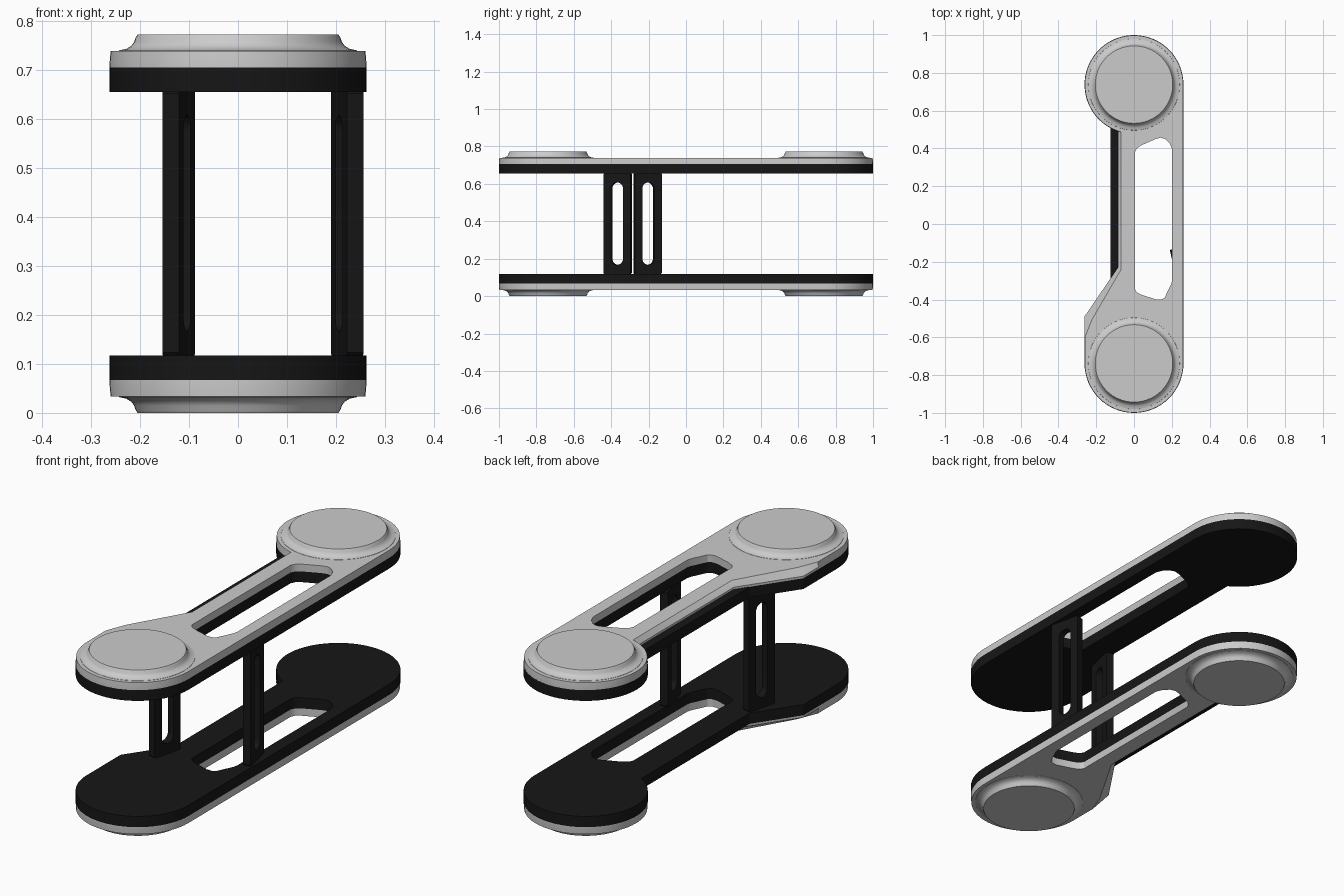
import bpy, bmesh
from math import sin, cos, acos, pi, radians
from mathutils import Matrix

if "Cube" in bpy.data.objects:
    bpy.data.objects.remove(bpy.data.objects["Cube"])

H, R, CY = 0.772, 0.262, 0.738   # total height, end radius, end centre

black = bpy.data.materials.new("black")
black.diffuse_color = (0.008, 0.008, 0.008, 1)
black.use_nodes = True
black.node_tree.nodes["Principled BSDF"].inputs["Base Color"].default_value = black.diffuse_color


def solid(name, rings, hole=None, mat=None, matrix=None, angle=30):
    """Loft stacked rings of 3D points, with an optional through hole."""
    bm = bmesh.new()
    caps = [[], []]
    for stack in filter(None, (rings, hole)):
        loops = [[bm.verts.new(p) for p in ring] for ring in stack]
        n = len(loops[0])
        for a, b in zip(loops, loops[1:]):
            for i in range(n):
                j = (i + 1) % n
                bm.faces.new((a[i], a[j], b[j], b[i]))
        for cap, loop in zip(caps, (loops[0], loops[-1])):
            cap += [bm.edges.get((loop[i], loop[(i + 1) % n])) for i in range(n)]
    for cap in caps:
        bmesh.ops.triangle_fill(bm, edges=cap, use_beauty=True)
    if matrix:
        bm.transform(matrix)
    bmesh.ops.recalc_face_normals(bm, faces=bm.faces)
    me = bpy.data.meshes.new(name)
    bm.to_mesh(me)
    bm.free()
    ob = bpy.data.objects.new(name, me)
    bpy.context.collection.objects.link(ob)
    if mat:
        me.materials.append(mat)
    bpy.ops.object.select_all(action='DESELECT')
    ob.select_set(True)
    bpy.context.view_layer.objects.active = ob
    bpy.ops.object.shade_smooth_by_angle(angle=radians(angle))
    return ob


def arc(cx, cy, r, a0, a1, n):
    return [(cx + r * cos(a0 + (a1 - a0) * i / n),
             cy + r * sin(a0 + (a1 - a0) * i / n)) for i in range(n + 1)]


def outline(edge, knee_y, corner, r=R):
    """Plate outline: two round ends, straight right side, stepped left side."""
    pts = arc(0, -CY, r, pi, 2 * pi, 32)
    pts += arc(0, CY, r, 0, 2 * pi - acos(edge / r), 44)
    return pts + [(edge, knee_y), corner, (-r, -0.6)]


def at(pts, z):
    return [(x, y, z) for x, y in pts]


slot = [(0.005, -0.345), (0.015, -0.362), (0.04, -0.375), (0.12, -0.4), (0.145, -0.4),
        (0.162, -0.39), (0.198, -0.315), (0.202, -0.295), (0.202, 0.395), (0.19, 0.425),
        (0.165, 0.45), (0.14, 0.457), (0.115, 0.45), (0.035, 0.415), (0.015, 0.4), (0.005, 0.38)]

inner = outline(-0.125, -0.29, (-R, -0.49))
low = outline(-0.085, -0.23, (-R, -0.49))
high = outline(-0.068, -0.24, (-0.222, -0.505), 0.26)

# Upper and lower plates, mirrored about mid height
for side, flip in (("upper", False), ("lower", True)):
    def z(v):
        return H - v if flip else v

    solid(side + "_inner_plate", [at(inner, z(0.655)), at(inner, z(0.705))],
          [at(slot, z(0.655)), at(slot, z(0.705))], black)
    solid(side + "_outer_plate", [at(low, z(0.705)), at(low, z(0.715)), at(high, z(0.739))],
          [at(slot, z(0.705)), at(slot, z(0.739))])
    # Raised round pads with a flared foot
    for end, cy in (("front", -CY), ("back", CY)):
        prof = [(0.244, 0.736), (0.242, 0.74), (0.228, 0.743), (0.218, 0.749),
                (0.212, 0.757), (0.209, 0.766), (0.205, 0.772)]
        solid(f"{side}_{end}_pad",
              [at(arc(0, cy, r, 0, 2 * pi, 64)[:-1], z(h)) for r, h in prof])

# Slotted flat posts, angled towards each other
W, T, Z0, Z1 = 0.0735, 0.0175, 0.117, 0.658
c = 0.006
frame = [(-W, Z0 + c), (-W + c, Z0), (W - c, Z0), (W, Z0 + c),
         (W, Z1 - c), (W - c, Z1), (-W + c, Z1), (-W, Z1 - c)]
window = arc(0, 0.575, 0.033, 0, pi, 12) + arc(0, 0.2, 0.033, pi, 2 * pi, 12)
for name, x, y, turn in (("left_post", -0.121, -0.365, -13), ("right_post", 0.223, -0.205, 13)):
    place = Matrix.Translation((x, y, 0)) @ Matrix.Rotation(radians(turn), 4, 'Z')
    solid(name, [[(d, u, v) for u, v in frame] for d in (-T, T)],
          [[(d, u, v) for u, v in window] for d in (-T, T)], black, place)
